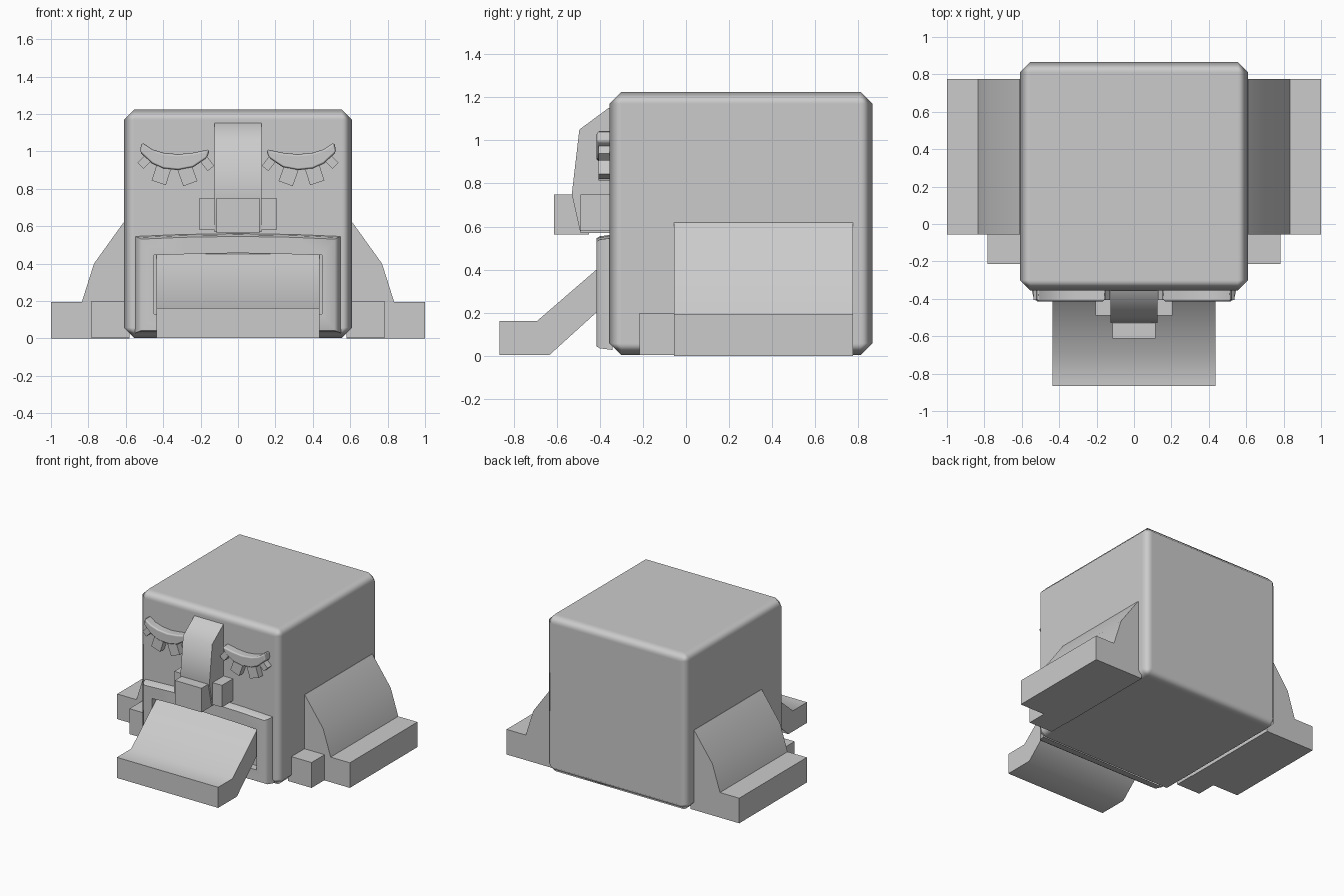
import bpy, bmesh, math
from mathutils import Matrix, Vector

if "Cube" in bpy.data.objects:
    bpy.data.objects.remove(bpy.data.objects["Cube"])


def finish(bm, name, bevel=0, angle=50):
    bmesh.ops.recalc_face_normals(bm, faces=bm.faces)
    me = bpy.data.meshes.new(name)
    bm.to_mesh(me)
    bm.free()
    ob = bpy.data.objects.new(name, me)
    bpy.context.collection.objects.link(ob)
    bpy.ops.object.select_all(action='DESELECT')
    ob.select_set(True)
    bpy.context.view_layer.objects.active = ob
    bpy.ops.object.shade_smooth_by_angle(angle=math.radians(angle))
    if bevel:
        m = ob.modifiers.new("bevel", 'BEVEL')
        m.width = bevel
        m.segments = 1
        m.harden_normals = True
    return ob


def box(name, x, y, z, bevel=0, tilt=0):
    bm = bmesh.new()
    size = [b - a for a, b in (x, y, z)]
    mid = Vector([(a + b) / 2 for a, b in (x, y, z)])
    bmesh.ops.create_cube(bm, size=1, matrix=Matrix.Translation(mid)
                          @ Matrix.Rotation(math.radians(tilt), 4, 'Y')
                          @ Matrix.Diagonal((*size, 1)))
    return finish(bm, name, bevel)


def prism(name, pts, lo, hi, axis, bevel=0, angle=50):
    """Extrude a profile: axis 'x' takes (y, z) points, axis 'y' takes (x, z)."""
    def co(p, d):
        return (d, *p) if axis == 'x' else (p[0], d, p[1])
    bm = bmesh.new()
    a = [bm.verts.new(co(p, lo)) for p in pts]
    b = [bm.verts.new(co(p, hi)) for p in pts]
    bm.faces.new(a)
    bm.faces.new(b)
    n = len(pts)
    for i in range(n):
        j = (i + 1) % n
        bm.faces.new((a[i], a[j], b[j], b[i]))
    return finish(bm, name, bevel, angle)


# Head block
box("head", (-.61, .61), (-.355, .865), (.003, 1.225), .055)

# Lips: arched ring around the mouth, chamfered towards the head
outer = [(-.535, .035), (-.535, .54), (-.3, .55), (0, .555), (.3, .55), (.535, .54), (.535, .035)]
inner = [(-.45, .13), (-.45, .445), (-.3, .45), (0, .457), (.3, .45), (.45, .445), (.45, .13)]
bm = bmesh.new()


def ring(pts, y, s=1.0):
    return [bm.verts.new((x * s, y, .29 + (z - .29) * s)) for x, z in pts]


loops = [ring(outer, -.34, 1.03), ring(outer, -.4), ring(outer, -.415, .965),
         ring(inner, -.415), ring(inner, -.34)]
for p, q in zip(loops, loops[1:]):
    for i in range(7):
        j = (i + 1) % 7
        bm.faces.new((p[i], p[j], q[j], q[i]))
finish(bm, "lips")

# Tongue hanging to the ground
prism("tongue", [(-.34, .465), (-.41, .405), (-.69, .163), (-.865, .163),
                 (-.865, .003), (-.635, .003), (-.34, .27)], -.435, .435, 'x', angle=60)

# Nose: bridge, tip and nostrils
prism("nose_bridge", [(-.34, 1.157), (-.36, 1.15), (-.495, 1.05), (-.53, .75),
                      (-.49, .57), (-.34, .57)], -.125, .125, 'x')
box("nose_tip", (-.115, .115), (-.612, -.45), (.563, .75))

# Eyelid crescent, drawn for the right-hand side
lid = [(.515, 1.05), (.46, 1.012), (.40, .993), (.32, .985), (.24, .993), (.15, 1.012),
       (.165, .965), (.24, .915), (.32, .9), (.40, .908), (.46, .935), (.525, .995)]
# Lashes: centre x, centre z, width, length, tilt
lashes = [(.495, .95, .045, .075, -45), (.41, .875, .08, .09, -18),
          (.27, .87, .08, .09, 20), (.165, .935, .045, .065, 38)]
# Arm cross-section
arm = [(.58, .62), (.612, .62), (.77, .40), (.835, .195), (1, .195), (1, 0), (.58, 0)]

# Mirrored parts
for s, side in ((-1, "left"), (1, "right")):
    prism("eyelid_" + side, [(s * x, z) for x, z in lid], -.415, -.34, 'y', .012)
    for i, (x, z, w, h, t) in enumerate(lashes):
        box(f"lash_{side}_{i + 1}", (s * x - w / 2, s * x + w / 2), (-.405, -.34),
            (z - h / 2, z + h / 2), tilt=s * t)
    xs = sorted((s * .1, s * .205))
    box("nostril_" + side, xs, (-.49, -.34), (.58, .75))
    prism("arm_" + side, [(s * x, z) for x, z in arm], -.055, .775, 'y')
    xs = sorted((s * .58, s * .783))
    box("thumb_" + side, xs, (-.215, -.04), (.003, .2))
